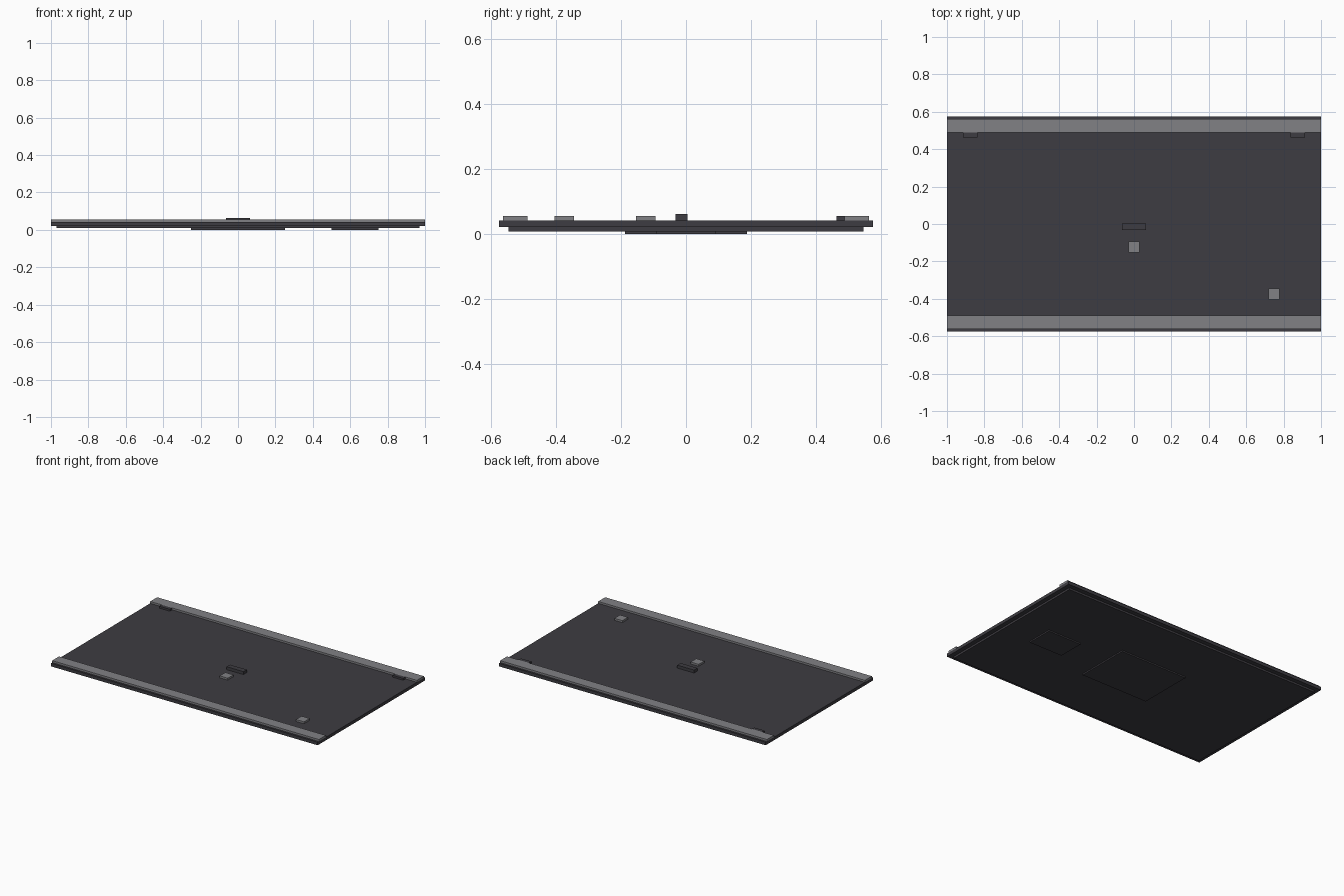
import bpy
import bmesh

cube = bpy.data.objects.get("Cube")
if cube:
    bpy.data.objects.remove(cube, do_unlink=True)


def material(name, rgb):
    m = bpy.data.materials.new(name)
    m.use_nodes = True
    color = (*rgb, 1.0)
    m.diffuse_color = color
    m.node_tree.nodes["Principled BSDF"].inputs["Base Color"].default_value = color
    return m


charcoal = material("charcoal", (0.048, 0.046, 0.054))
grey = material("mid_grey", (0.22, 0.22, 0.235))


def box(name, mat, x, y, z):
    """Flat-sided box from its x, y and z ranges."""
    bm = bmesh.new()
    bmesh.ops.create_cube(bm, size=1)
    for v in bm.verts:
        v.co = [r[0] if c < 0 else r[1] for c, r in zip(v.co, (x, y, z))]
    mesh = bpy.data.meshes.new(name)
    bm.to_mesh(mesh)
    bm.free()
    mesh.materials.append(mat)
    obj = bpy.data.objects.new(name, mesh)
    bpy.context.collection.objects.link(obj)
    return obj


def around(center, half):
    return (center - half, center + half)


# Layer heights
BASE, UNDER, TOP, RAISED = 0.009, 0.022, 0.043, 0.056

# Main panel and the recessed layer below it
box("main_panel", charcoal, (-1, 1), (-0.575, 0.575), (UNDER, TOP))
box("under_panel", charcoal, (-0.97, 0.97), (-0.545, 0.545), (BASE, UNDER))

# Thin plates on the underside
box("large_under_plate", charcoal, (-0.25, 0.25), (-0.187, 0.187), (0, BASE))
box("small_under_plate", charcoal, (0.5, 0.75), (-0.09, 0.09), (0, BASE))

# Long rails along the front and back edges
for side, y in (("front", -0.525), ("back", 0.525)):
    box(side + "_rail", grey, (-1, 1), around(y, 0.037), (TOP, RAISED))

# Latches against the back rail
for side, x in (("right", -0.875), ("left", 0.875)):
    box(side + "_latch", charcoal, around(x, 0.039), (0.463, 0.488), (TOP, RAISED))

# Small blocks and the central handle on top
box("center_block", grey, around(0, 0.03), around(-0.123, 0.03), (TOP, RAISED))
box("corner_block", grey, around(0.748, 0.03), around(-0.374, 0.03), (TOP, RAISED))
box("center_handle", charcoal, around(0, 0.063), around(-0.014, 0.018), (TOP, 0.063))
